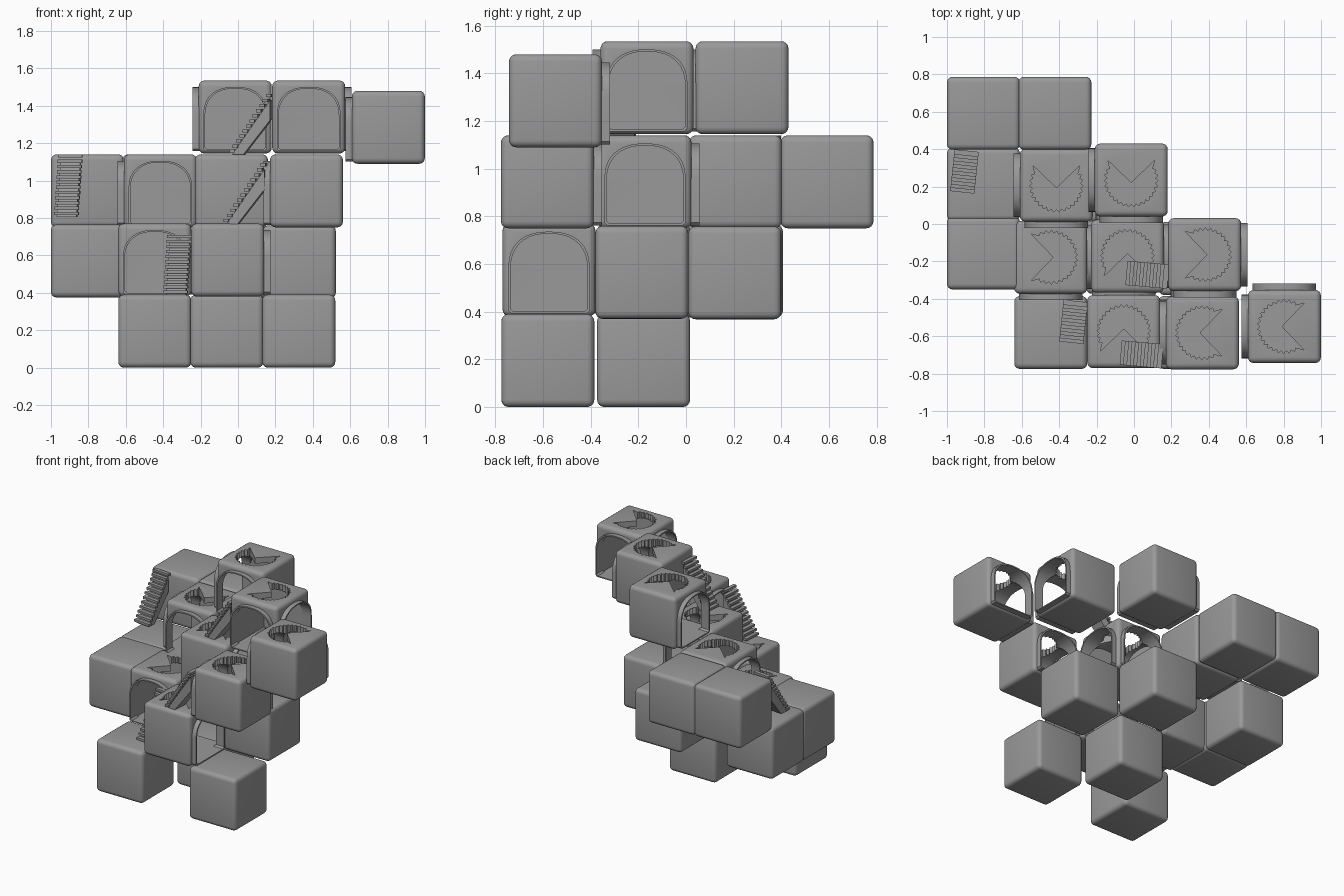
import bpy, bmesh
from math import sin, cos, pi, radians
from mathutils import Matrix

if "Cube" in bpy.data.objects:
    bpy.data.objects.remove(bpy.data.objects["Cube"])

S = 0.39  # block edge

grey = bpy.data.materials.new("dark_grey")
grey.diffuse_color = (0.32, 0.32, 0.32, 1)
grey.use_nodes = True
grey.node_tree.nodes["Principled BSDF"].inputs["Base Color"].default_value = grey.diffuse_color


def mesh_object(name, bm):
    bmesh.ops.recalc_face_normals(bm, faces=bm.faces[:])
    me = bpy.data.meshes.new(name)
    bm.to_mesh(me)
    bm.free()
    me.materials.append(grey)
    ob = bpy.data.objects.new(name, me)
    bpy.context.collection.objects.link(ob)
    return ob


def prism(name, pts, vec, matrix=Matrix()):
    """Extrude a closed outline of 3D points along vec."""
    bm = bmesh.new()
    f = bm.faces.new([bm.verts.new(p) for p in pts])
    r = bmesh.ops.extrude_face_region(bm, geom=[f])
    bmesh.ops.translate(bm, vec=vec, verts=[v for v in r['geom'] if isinstance(v, bmesh.types.BMVert)])
    bm.transform(matrix)
    return mesh_object(name, bm)


def box(bm, size, loc):
    bmesh.ops.create_cube(bm, size=1, matrix=Matrix.Translation(loc) @ Matrix.Diagonal((*size, 1)))


def rounded_block(name):
    bm = bmesh.new()
    box(bm, (S, S, S), (0, 0, S / 2))
    bmesh.ops.bevel(bm, geom=bm.edges[:], offset=0.03, segments=4, profile=0.5, affect='EDGES')
    return mesh_object(name, bm)


def arch_tunnel(name, half, floor, top, y0, y1, turn):
    """Tunnel with a slightly flattened round top from y0 to y1, turned about z."""
    spring, n = top - 0.15, 24
    pts = [(-half + 0.012, y0, floor), (half - 0.012, y0, floor),
           (half, y0, floor + 0.012)]
    for i in range(n + 1):
        c, s = cos(pi * i / n), sin(pi * i / n)
        pts.append((half * abs(c) ** 0.85 * (1 if c > 0 else -1), y0, spring + 0.15 * abs(s) ** 0.85))
    pts.append((-half, y0, floor + 0.012))
    return prism(name, pts, (0, y1 - y0, 0), Matrix.Rotation(turn, 4, 'Z'))


def boolean(ob, tool, op):
    mod = ob.modifiers.new(op, 'BOOLEAN')
    mod.operation, mod.object, mod.solver = op, tool, 'EXACT'
    dg = bpy.context.evaluated_depsgraph_get()
    me = bpy.data.meshes.new_from_object(ob.evaluated_get(dg))
    ob.modifiers.clear()
    ob.data = me
    bpy.data.objects.remove(tool)


# Master room: block with two arched collars (+y and -x) and a toothed skylight
room = rounded_block("room_block")
for turn in (0, pi / 2):
    boolean(room, arch_tunnel("collar", 0.17, 0.012, 0.356, 0.1, S / 2 + 0.034, turn), 'UNION')
for turn in (0, pi / 2):
    boolean(room, arch_tunnel("hollow", 0.161, 0.02, 0.347, -0.161, 0.3, turn), 'DIFFERENCE')

# Skylight outline: saw-toothed disc with a wedge left in, opening to +x
teeth = 20
outline = [(-0.015, 0, 0.25), (0.105, 0.125, 0.25)]
for i in range(2 * teeth + 1):
    a = radians(62) + radians(236) * i / (2 * teeth)
    r = 0.144 if i % 2 else 0.128
    outline.append((r * cos(a), r * sin(a), 0.25))
outline.append((0.105, -0.125, 0.25))
boolean(room, prism("skylight", outline, (0, 0, 0.3)), 'DIFFERENCE')

plain = rounded_block("plain_block")


def smooth(ob):
    bpy.ops.object.select_all(action='DESELECT')
    ob.select_set(True)
    bpy.context.view_layer.objects.active = ob
    bpy.ops.object.shade_smooth_by_angle(angle=radians(35))


for ob in (room, plain):
    smooth(ob)


def place(master, name, spots):
    for i, (x, y, z, turn) in enumerate(spots):
        ob = bpy.data.objects.new(f"{name}_{i + 1}", master.data)
        bpy.context.collection.objects.link(ob)
        ob.location = (x, y, z)
        ob.rotation_euler.z = radians(turn)
    bpy.data.objects.remove(master)


# Hollow rooms climbing diagonally
place(room, "room", [
    (-0.055, -0.575, 0.38, -90), (-0.445, -0.178, 0.38, 180),
    (0.366, -0.582, 0.75, 0), (-0.035, -0.172, 0.75, -90), (-0.415, 0.207, 0.75, 90),
    (0.804, -0.548, 1.09, 0), (0.378, -0.164, 1.145, 180), (-0.015, 0.235, 1.145, 90)])

# Solid blocks
place(plain, "solid_block", [
    (-0.445, -0.58, 0, 0), (0.325, -0.58, 0, 0), (-0.06, -0.178, 0, 0),
    (-0.805, -0.155, 0.375, 0), (-0.805, 0.212, 0.375, 0),
    (0.328, -0.185, 0.37, 0), (-0.042, 0.205, 0.368, 0),
    (-0.805, 0.592, 0.75, 0), (-0.423, 0.592, 0.75, 0)])


def stairs(name, loc, turn, run=0.215, rise=0.325, width=0.13, n=12):
    """Straight flight climbing along local +x, centred on local y."""
    # sloping stringer slab, set in behind the treads
    w = width - 0.024
    pts = [(0.01, -w / 2, 0), (run * 0.33, -w / 2, 0),
           (run, -w / 2, rise * 0.57), (run, -w / 2, rise * 0.9)]
    ob = prism(name, pts, (0, w, 0))
    # overhanging treads
    bm = bmesh.new()
    bm.from_mesh(ob.data)
    dx, dz = run / n, rise / n
    for i in range(n):
        box(bm, (dx * 1.5, width, dz * 0.62), (dx * (i + 0.6), 0, dz * (i + 0.7)))
    bm.to_mesh(ob.data)
    bm.free()
    ob.location = loc
    ob.rotation_euler.z = radians(turn)


stairs("stairs_lower_front", (-0.335, -0.632, 0.385), 84)
stairs("stairs_middle_front", (-0.068, -0.688, 0.768), -5)
stairs("stairs_upper", (-0.038, -0.262, 1.138), -5)
stairs("stairs_back_left", (-0.918, 0.172, 0.805), 84, rise=0.335)
